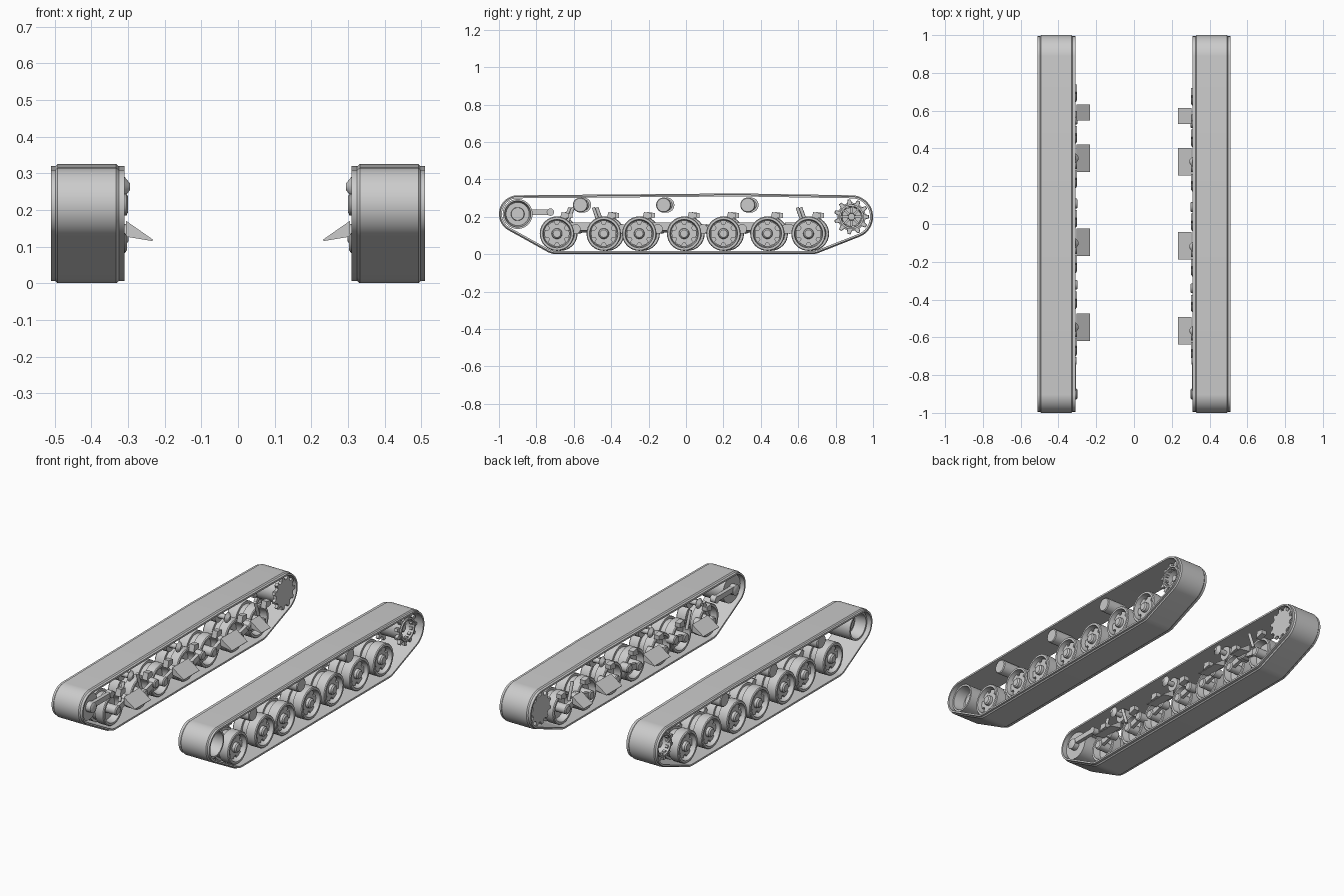
import bpy, bmesh, math
from math import sin, cos, pi
from mathutils import Vector, Matrix

cube = bpy.data.objects.get("Cube")
if cube:
    bpy.data.objects.remove(cube, do_unlink=True)

GREY = (0.6, 0.6, 0.6, 1)
mat = bpy.data.materials.new("plain_grey")
mat.use_nodes = True
mat.diffuse_color = GREY
mat.node_tree.nodes["Principled BSDF"].inputs["Base Color"].default_value = GREY


def finish(name, bm, smooth=True):
    bmesh.ops.recalc_face_normals(bm, faces=bm.faces)
    me = bpy.data.meshes.new(name)
    bm.to_mesh(me)
    bm.free()
    me.materials.append(mat)
    ob = bpy.data.objects.new(name, me)
    bpy.context.collection.objects.link(ob)
    if smooth:
        bpy.ops.object.select_all(action='DESELECT')
        ob.select_set(True)
        bpy.context.view_layer.objects.active = ob
        bpy.ops.object.shade_smooth_by_angle(angle=math.radians(35))
    return ob


def skin(bm, rings, closed=False):
    """Join rings of points with quads; cap the ends unless closed."""
    vs = [[bm.verts.new(p) for p in ring] for ring in rings]
    n = len(vs[0])
    pairs = list(zip(vs, vs[1:])) + ([(vs[-1], vs[0])] if closed else [])
    for a, b in pairs:
        for i in range(n):
            j = (i + 1) % n
            bm.faces.new((a[i], a[j], b[j], b[i]))
    if not closed:
        bm.faces.new(vs[0])
        bm.faces.new(vs[-1])


def lathe(bm, side, y, z, profile, seg=32):
    """Turn (x, radius) points about a sideways axle."""
    skin(bm, [[(side * x, y + r * cos(2 * pi * i / seg), z + r * sin(2 * pi * i / seg))
               for i in range(seg)] for x, r in profile])


def prism(bm, side, x0, x1, outline):
    """Extrude a (y, z) outline sideways."""
    skin(bm, [[(side * x, y, z) for y, z in outline] for x in (x0, x1)])


def block(bm, side, x0, x1, y, z, wide, tall, angle=0, reach=0):
    """Box turned by angle about (y, z) and pushed out by reach."""
    c, s = cos(angle), sin(angle)
    pts = [(reach + a * wide / 2, b * tall / 2) for a, b in ((-1, -1), (1, -1), (1, 1), (-1, 1))]
    prism(bm, side, x0, x1, [(y + u * c - v * s, z + u * s + v * c) for u, v in pts])


def rod(bm, a, b, r):
    a, b = Vector(a), Vector(b)
    m = Matrix.Translation((a + b) / 2) @ (b - a).to_track_quat('Z', 'Y').to_matrix().to_4x4()
    bmesh.ops.create_cone(bm, cap_ends=True, segments=12, radius1=r, radius2=r,
                          depth=(b - a).length, matrix=m)


# Circles the belt wraps: y, z, radius
IDLER = (-0.9, 0.215)
SPROCKET = (0.885, 0.2)
WRAP = [(*IDLER, 0.1), (*SPROCKET, 0.115), (-0.69, 0.11, 0.11), (0.67, 0.11, 0.11),
        (-0.55, 0.285, 0.04), (0.28, 0.285, 0.04)]


def belt_ring(x, offset, steps=128):
    ring = []
    for i in range(steps):
        n = (cos(2 * pi * i / steps), sin(2 * pi * i / steps))
        y, z, r = max(WRAP, key=lambda c: c[0] * n[0] + c[1] * n[1] + c[2])
        ring.append((x, y + (r + offset) * n[0], z + (r + offset) * n[1]))
    return ring


def gear(y, z, teeth, root, tip, gap=0.3, width=0.15):
    out = []
    for i in range(teeth):
        for f, r in ((-gap, root), (-width, tip), (0, tip), (width, tip), (gap, root)):
            a = 2 * pi * (i + f) / teeth
            out.append((y + r * cos(a), z + r * sin(a)))
    return out


WHEELS = (-0.69, -0.44, -0.25, -0.01, 0.2, 0.435, 0.655)
ROLLERS = (-0.565, -0.12, 0.33)
WHEEL_Z = 0.11
BELT = ((0.31, -0.016), (0.31, -0.006), (0.325, -0.006), (0.332, 0), (0.492, 0),
        (0.498, -0.006), (0.51, -0.006), (0.51, -0.016))
TYRES = ((0.375, 0.03), (0.375, 0.068), (0.335, 0.076), (0.335, 0.088), (0.34, 0.092),
         (0.39, 0.092), (0.39, 0.078), (0.425, 0.078), (0.425, 0.092), (0.48, 0.092),
         (0.485, 0.088), (0.485, 0.076), (0.445, 0.07), (0.445, 0.03), (0.48, 0.027), (0.487, 0.02))

for side, label in ((1, "left"), (-1, "right")):
    shift = 0 if side > 0 else 0.018

    # Track belt
    bm = bmesh.new()
    skin(bm, [belt_ring(side * x, o) for x, o in BELT], closed=True)
    finish(label + "_track_belt", bm)

    # Road wheels with a notched plate around the hub
    for k, wy in enumerate(WHEELS):
        y = wy + shift
        bm = bmesh.new()
        lathe(bm, side, y, WHEEL_Z, TYRES)
        prism(bm, side, 0.44, 0.464, gear(y, WHEEL_Z, 6, 0.05, 0.067, 0.38, 0.3))
        finish(f"{label}_road_wheel_{k + 1}", bm)

        # Swing arm, pivot and bump stop
        bm = bmesh.new()
        way = -1 if k == len(WHEELS) - 1 else 1
        lathe(bm, side, y, WHEEL_Z, ((0.303, 0.02), (0.308, 0.027), (0.38, 0.027)), 16)
        lathe(bm, side, y + way * 0.1, 0.135, ((0.298, 0.02), (0.303, 0.026), (0.35, 0.026)), 16)
        block(bm, side, 0.31, 0.33, y + way * 0.05, 0.123, 0.1, 0.034, way * 0.25)
        finish(f"{label}_swing_arm_{k + 1}", bm)
        bm = bmesh.new()
        prism(bm, side, 0.303, 0.335, [(y + 0.015, 0.185), (y + 0.065, 0.195),
                                      (y + 0.065, 0.22), (y + 0.025, 0.225)])
        finish(f"{label}_bump_stop_{k + 1}", bm, False)

    # Shock absorbers on the end wheels
    bm = bmesh.new()
    for low, high in ((-0.66, -0.62), (-0.46, -0.495), (0.63, 0.595)):
        rod(bm, (side * 0.318, low + shift, 0.15), (side * 0.318, high + shift, 0.25), 0.009)
    finish(label + "_shock_absorbers", bm)

    # Return rollers on thin axles
    bm = bmesh.new()
    for y in ROLLERS:
        lathe(bm, side, y + shift, 0.263, ((0.295, 0.01), (0.312, 0.03), (0.32, 0.015), (0.365, 0.015),
                                           (0.365, 0.04), (0.49, 0.04), (0.495, 0.036)), 24)
    finish(label + "_return_rollers", bm)

    # Sloping wedge plates on the inner side
    for k, (y, half) in enumerate(((-0.565, 0.073), (-0.115, 0.073), (0.33, 0.072), (0.572, 0.042))):
        bm = bmesh.new()
        tri = ((0.305, 0.17), (0.232, 0.119), (0.234, 0.115), (0.305, 0.127))
        skin(bm, [[(side * x, y + shift + h, z) for x, z in tri] for h in (-half, half)])
        finish(f"{label}_wedge_plate_{k + 1}", bm, False)

    # Idler: dished wheel with its tension arm
    bm = bmesh.new()
    lathe(bm, side, *IDLER, ((0.335, 0.06), (0.335, 0.08), (0.485, 0.08), (0.485, 0.07),
                             (0.42, 0.062), (0.42, 0.036), (0.435, 0.034)))
    finish(label + "_idler", bm)
    bm = bmesh.new()
    lathe(bm, side, *IDLER, ((0.3, 0.022), (0.305, 0.03), (0.345, 0.03)), 16)
    block(bm, side, 0.308, 0.33, IDLER[0] + 0.09, 0.225, 0.18, 0.03)
    lathe(bm, side, IDLER[0] + 0.175, 0.225, ((0.305, 0.02), (0.34, 0.02)), 16)
    finish(label + "_idler_arm", bm)

    # Drive sprocket: toothed rings, spoked outer dish
    bm = bmesh.new()
    for x, root, tip in ((0.318, 0.076, 0.094), (0.455, 0.07, 0.092)):
        outline = gear(*SPROCKET, 11, root, tip)
        if x < 0.4:
            prism(bm, side, x, x + 0.018, outline)
        else:
            hole = [(SPROCKET[0] + (y - SPROCKET[0]) * 0.68, SPROCKET[1] + (z - SPROCKET[1]) * 0.68)
                    for y, z in outline]
            skin(bm, [[(side * a, y, z) for y, z in o] for a, o in
                      ((x, outline), (x + 0.018, outline), (x + 0.018, hole), (x, hole))], closed=True)
    lathe(bm, side, *SPROCKET, ((0.33, 0.064), (0.482, 0.066), (0.482, 0.056),
                                (0.385, 0.05), (0.385, 0.022), (0.455, 0.018)))
    for i in range(8):
        block(bm, side, 0.385, 0.43, *SPROCKET, 0.036, 0.012, i * pi / 4, 0.035)
    finish(label + "_drive_sprocket", bm)
